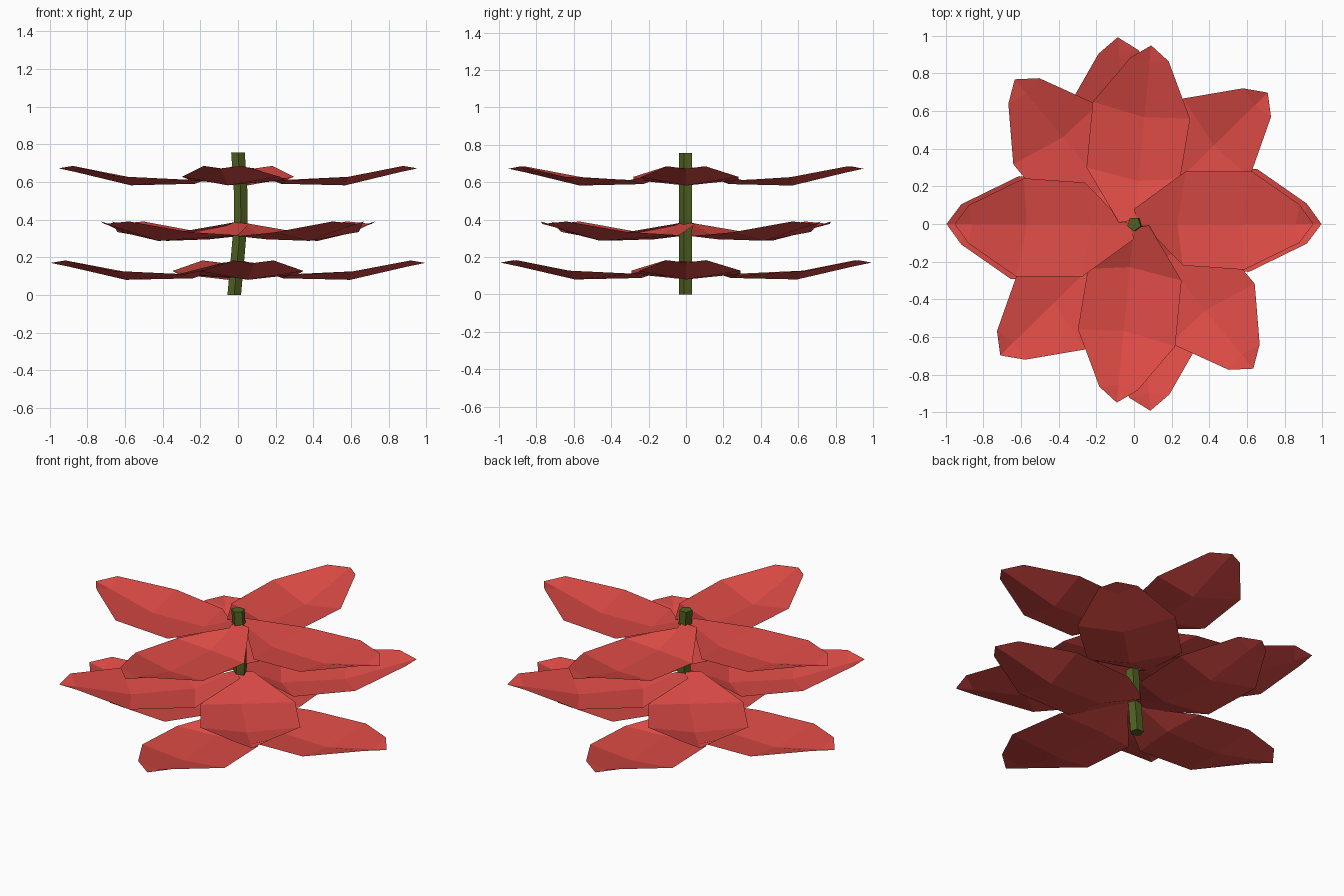
import bpy, bmesh
from math import sin, cos, pi, radians

if "Cube" in bpy.data.objects:
    bpy.data.objects.remove(bpy.data.objects["Cube"])


def material(name, rgb):
    m = bpy.data.materials.new(name)
    m.diffuse_color = (*rgb, 1)
    m.use_nodes = True
    m.node_tree.nodes["Principled BSDF"].inputs["Base Color"].default_value = m.diffuse_color
    return m


red = material("petal_red", (0.72, 0.07, 0.06))
green = material("stem_green", (0.08, 0.12, 0.015))

# One leaf pointing along +x: rows of (left edge, midrib, right edge)
ROWS = [
    [(0.00, 0.08, 0.09), (0.02, 0.00, 0.10), (0.065, -0.02, 0.08)],
    [(0.275, 0.28, 0.03), (0.23, 0.00, 0.008), (0.26, -0.22, 0.025)],
    [(0.625, 0.28, 0.047), (0.57, 0.00, 0.0), (0.585, -0.243, 0.045)],
    [(0.878, 0.104, 0.103), (0.86, 0.00, 0.07), (0.878, -0.10, 0.103)],
]
TIP = (0.953, 0.0, 0.09)


def finish(bm, name, mat):
    mesh = bpy.data.meshes.new(name)
    bm.to_mesh(mesh)
    bm.free()
    mesh.materials.append(mat)
    bpy.context.collection.objects.link(bpy.data.objects.new(name, mesh))


def leaf(name, angle, scale, z):
    c, s = cos(radians(angle)), sin(radians(angle))
    bm = bmesh.new()

    def vert(p):
        x, y = p[0] * scale, p[1] * scale
        return bm.verts.new((x * c - y * s, x * s + y * c, z + p[2]))

    grid = [[vert(p) for p in row] for row in ROWS]
    tip = vert(TIP)
    for a, b in zip(grid, grid[1:]):
        for i in range(2):
            bm.faces.new((a[i], a[i + 1], b[i + 1], b[i]))
    last = grid[-1]
    bm.faces.new((last[0], last[1], tip))
    bm.faces.new((last[1], last[2], tip))
    finish(bm, name, red)


# Three whorls of four leaves
for label, z, scale, angles in [
    ("lower", 0.08, 1.045, (0, 95, 180, 275)),
    ("middle", 0.287, 1.045, (44.5, 129.5, 224.5, 309.5)),
    ("upper", 0.582, 1.0, (0, 84.5, 180, 264.5)),
]:
    for i, angle in enumerate(angles):
        leaf(f"{label}_leaf_{i + 1}", angle, scale, z)

# Slightly bent five-sided stem
bm = bmesh.new()
rings = []
for x, z in [(-0.02, 0), (0.0, 0.22), (0.015, 0.4), (0.014, 0.55), (0.0, 0.755)]:
    rings.append([bm.verts.new((x + 0.038 * cos(2 * pi * k / 5 - pi / 2),
                                0.038 * sin(2 * pi * k / 5 - pi / 2), z))
                  for k in range(5)])
for a, b in zip(rings, rings[1:]):
    for k in range(5):
        n = (k + 1) % 5
        bm.faces.new((a[k], a[n], b[n], b[k]))
bm.faces.new(rings[0][::-1])
bm.faces.new(rings[-1])
finish(bm, "stem", green)
